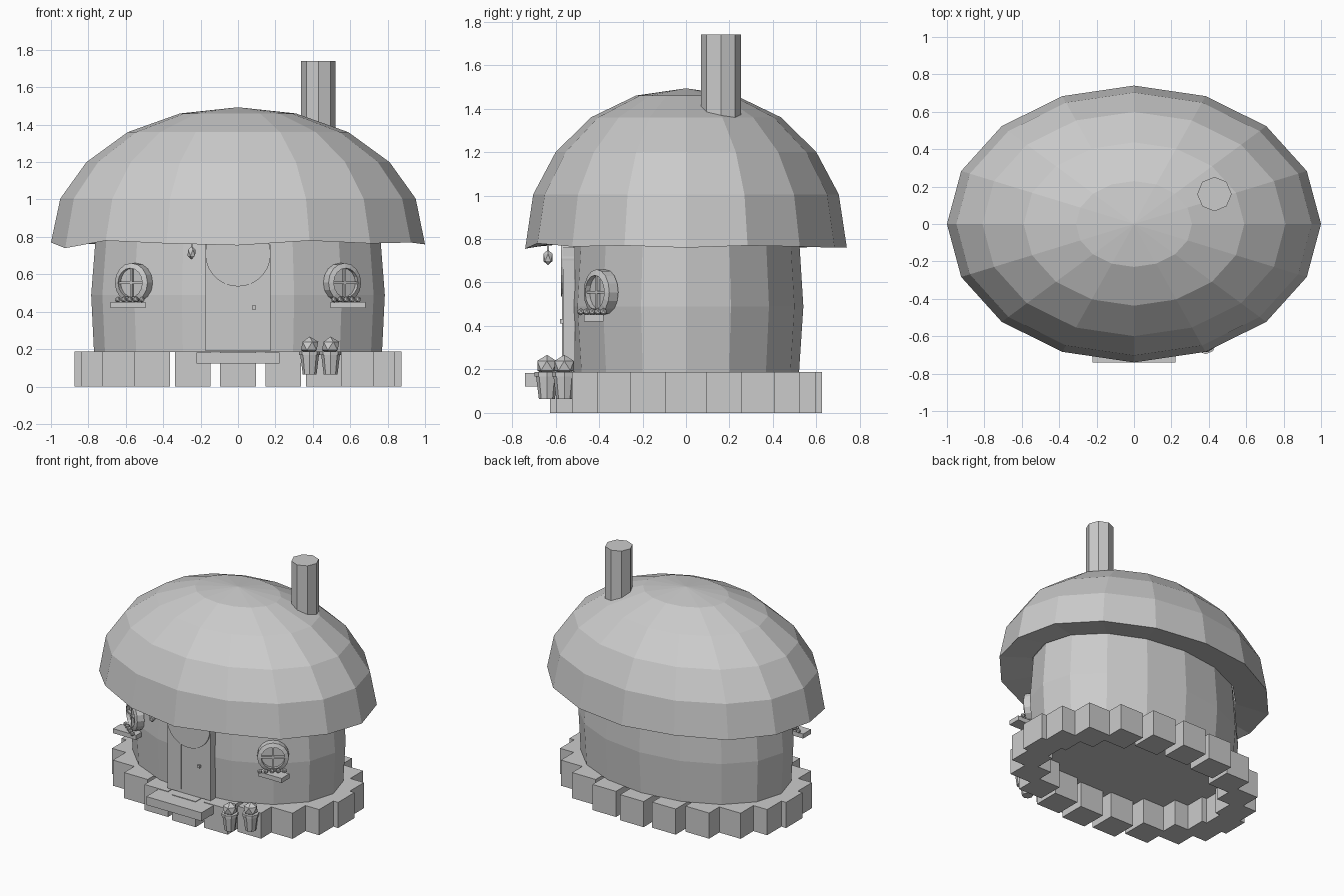
import bpy, bmesh, math, random
from mathutils import Matrix, Vector

if "Cube" in bpy.data.objects:
    bpy.data.objects.remove(bpy.data.objects["Cube"])

random.seed(4)


def finish(name, bm):
    bmesh.ops.recalc_face_normals(bm, faces=bm.faces)
    me = bpy.data.meshes.new(name)
    bm.to_mesh(me)
    bm.free()
    ob = bpy.data.objects.new(name, me)
    bpy.context.collection.objects.link(ob)
    return ob


def loft(name, rings, n, center=(0, 0), cap_bottom=True, cap_top=True, jitter=None):
    """Stacked elliptical rings (rx, ry, z); jitter offsets z of one ring."""
    bm = bmesh.new()
    loops = []
    for k, (rx, ry, z) in enumerate(rings):
        loop = []
        for i in range(n):
            a = math.tau * i / n
            dz = jitter[1][i] if jitter and jitter[0] == k else 0
            loop.append(bm.verts.new((center[0] + rx * math.cos(a), center[1] + ry * math.sin(a), z + dz)))
        loops.append(loop)
    for lo, hi in zip(loops, loops[1:]):
        for i in range(n):
            j = (i + 1) % n
            bm.faces.new((lo[i], lo[j], hi[j], hi[i]))
    if cap_bottom:
        bm.faces.new(loops[0][::-1])
    if cap_top:
        bm.faces.new(loops[-1])
    return finish(name, bm)


def box(name, lo, hi):
    bm = bmesh.new()
    lo, hi = Vector(lo), Vector(hi)
    m = Matrix.Translation((lo + hi) / 2) @ Matrix.Diagonal((*(hi - lo), 1))
    bmesh.ops.create_cube(bm, size=1, matrix=m)
    return finish(name, bm)


def ball(name, loc, scale, sub=1):
    bm = bmesh.new()
    m = Matrix.Translation(loc) @ Matrix.Diagonal((*scale, 1))
    bmesh.ops.create_icosphere(bm, subdivisions=sub, radius=1, matrix=m)
    return finish(name, bm)


def disc(name, r, depth, n, matrix):
    bm = bmesh.new()
    bmesh.ops.create_cone(bm, cap_ends=True, segments=n, radius1=r, radius2=r, depth=depth, matrix=matrix)
    return finish(name, bm)


# Roof dome with an uneven rim and an underside running in to the wall
wobble = [0, .01, .005, 0, 0, .01, 0, .005, .01, -.02, .02, .005, -.005, .02, .005, .01]
K = 0.74
loft("roof", [(.77, .52, .80), (1, K, .76), (.95, .95 * K, 1.005), (.81, .81 * K, 1.20),
              (.59, .59 * K, 1.36), (.31, .31 * K, 1.46), (.002, .002, 1.493)],
     16, cap_bottom=False, jitter=(1, wobble))

# Bulging wall, closed by the floor
loft("wall", [(.77, .52, .185), (.785, .54, .49), (.76, .52, .81)], 16, cap_top=False)

# Foundation blocks around the edge
for i in range(20):
    a = math.tau * i / 20 + math.pi / 2
    x, y = .78 * math.cos(a), .53 * math.sin(a)
    box("foundation_block", (x - .095, y - .095, 0), (x + .095, y + .095, .187))

# Chimney
loft("chimney", [(.092, .092, 1.3), (.092, .092, 1.74)], 8, (.43, .16))

# Door with round head, plank grooves, knob and step
box("door", (-.174, -.565, .19), (.174, -.51, .76))
disc("door_head", .175, .06, 28, Matrix.Translation((0, -.545, .71)) @ Matrix.Rotation(math.pi / 2, 4, 'X'))
for x in (-.065, .065):
    box("door_strip", (x - .005, -.57, .215), (x + .005, -.56, .56))
box("door_knob", (.076, -.58, .412), (.096, -.56, .432))
box("door_step", (-.223, -.74, .122), (.223, -.52, .183))

# Hanging lantern
ball("lantern", (-.248, -.635, .715), (.025, .025, .036))
box("lantern_hanger", (-.252, -.639, .74), (-.244, -.631, .80))


def window(side):
    # Local z of the frame points out of the wall
    normal = Vector((side * .56, -.83, 0)).normalized()
    right = Vector((0, 0, 1)).cross(normal)
    m = Matrix((right, Vector((0, 0, 1)), normal)).transposed().to_4x4()
    m = Matrix.Translation((side * .56, -.395, .555)) @ m
    # Ring frame
    ring = loft("window_frame", [(.078, .078, -.03), (.105, .105, -.03), (.105, .105, .02),
                                 (.078, .078, .03), (.078, .078, -.03)], 16, cap_bottom=False, cap_top=False)
    ring.data.transform(m)
    disc("window_pane", .08, .03, 16, m @ Matrix.Translation((0, 0, -.01)))
    # Cross bars
    for w, h in ((.006, .08), (.08, .006)):
        box("window_bar", (-w, -h, 0), (w, h, .022)).data.transform(m)
    # Sill and row of flowers
    x = side * .588
    box("window_sill", (x - .093, -.47, .42), (x + .093, -.38, .453))
    for k in range(-2, 3):
        ball("sill_flower", (side * (.578 + .032 * k), -.432 + .026 * k, .465), (.017,) * 3)


window(1)
window(-1)

# Potted shrubs beside the door
for c in ((.383, -.64), (.495, -.56)):
    loft("pot", [(.037, .037, .065), (.05, .05, .168), (.056, .056, .168), (.056, .056, .188)], 8, c)
    ball("shrub", (*c, .217), (.052, .052, .05))
